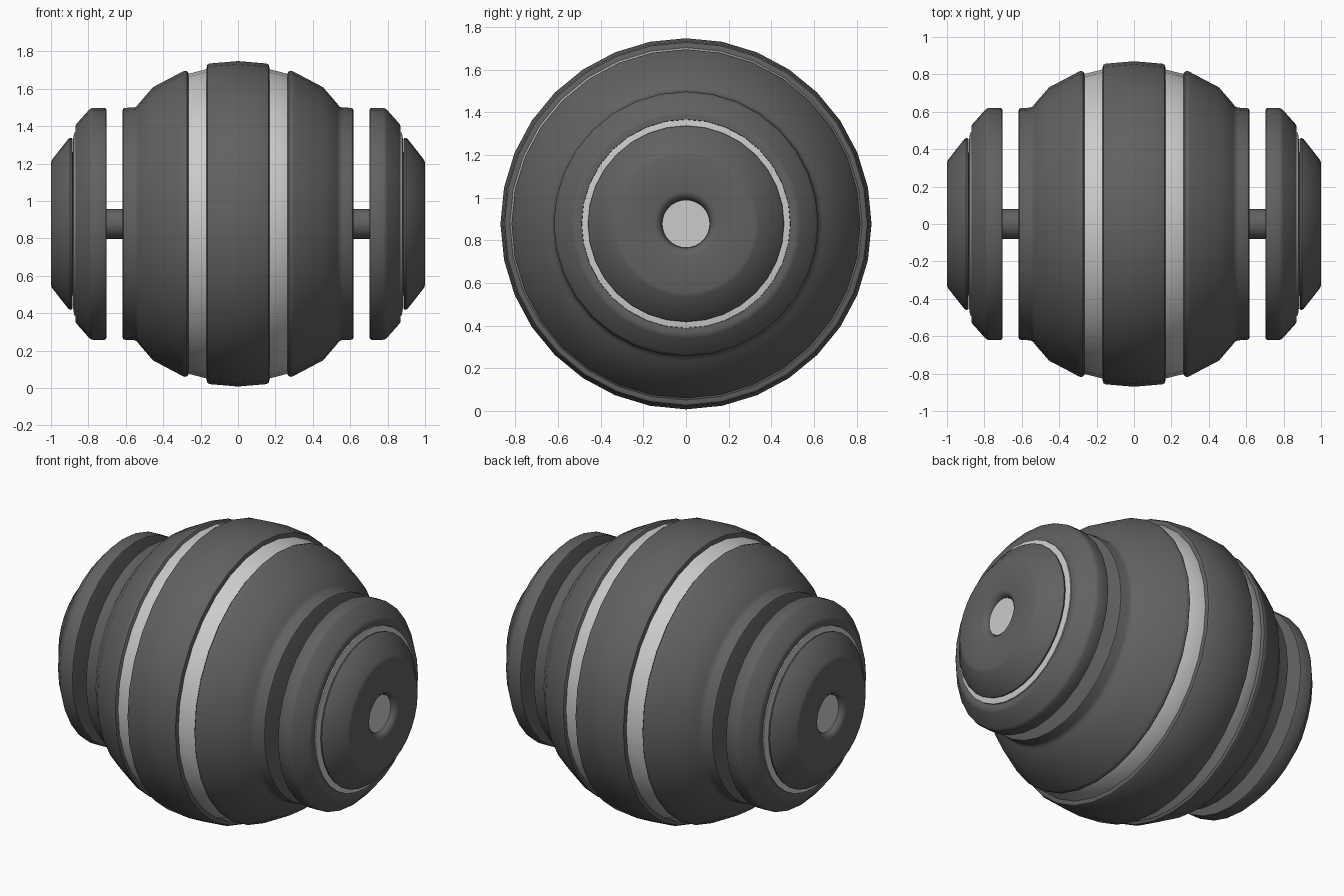
import bpy, bmesh, math

if "Cube" in bpy.data.objects:
    bpy.data.objects.remove(bpy.data.objects["Cube"])

CENTRE_Z = 0.878
SIDES = 32


def material(name, value):
    m = bpy.data.materials.new(name)
    m.diffuse_color = (value, value, value, 1)
    m.use_nodes = True
    m.node_tree.nodes["Principled BSDF"].inputs["Base Color"].default_value = m.diffuse_color
    return m


DARK = material("dark_shell", 0.12)
LIGHT = material("light_metal", 0.6)


def lathe(name, profile, mat, sign=1):
    """Revolve (x, radius) points around the x axis; radius 0 closes to a pole."""
    bm = bmesh.new()
    rings = []
    for x, r in profile:
        if r == 0:
            rings.append([bm.verts.new((sign * x, 0, 0))] * SIDES)
        else:
            rings.append([bm.verts.new((sign * x,
                                        r * math.sin(2 * math.pi * i / SIDES),
                                        r * math.cos(2 * math.pi * i / SIDES)))
                          for i in range(SIDES)])
    for a, b in zip(rings, rings[1:]):
        for i in range(SIDES):
            j = (i + 1) % SIDES
            bm.faces.new(list(dict.fromkeys((a[i], a[j], b[j], b[i]))))
    bmesh.ops.recalc_face_normals(bm, faces=bm.faces)
    mesh = bpy.data.meshes.new(name)
    bm.to_mesh(mesh)
    bm.free()
    mesh.materials.append(mat)
    ob = bpy.data.objects.new(name, mesh)
    ob.location.z = CENTRE_Z
    bpy.context.collection.objects.link(ob)
    bpy.ops.object.select_all(action='DESELECT')
    ob.select_set(True)
    bpy.context.view_layer.objects.active = ob
    bpy.ops.object.shade_smooth_by_angle(angle=math.radians(40))
    return ob


# Central band with rounded rims
half_band = [(0.165, 0.0), (0.168, 0.80), (0.168, 0.835), (0.164, 0.85), (0.153, 0.857)]
band = half_band + [(0, 0.87)] + [(-x, r) for x, r in reversed(half_band)]
lathe("central_band", band, DARK)

# Light core showing in the two grooves
half_core = [(0.30, 0.0), (0.30, 0.785), (0.26, 0.803), (0.17, 0.826)]
lathe("light_core", half_core + [(-x, r) for x, r in reversed(half_core)], LIGHT)

# Axle joining the end wheels to the body
lathe("axle", [(-0.75, 0), (-0.75, 0.08), (0.75, 0.08), (0.75, 0)], DARK)

for side, sign in (("right", 1), ("left", -1)):
    # Domed body shell
    lathe(side + "_body_shell",
          [(0.262, 0), (0.262, 0.79), (0.265, 0.806), (0.273, 0.816), (0.287, 0.818),
           (0.30, 0.812), (0.455, 0.73), (0.53, 0.643), (0.54, 0.629), (0.555, 0.622),
           (0.605, 0.62), (0.613, 0.617), (0.617, 0.608), (0.617, 0)], DARK, sign)
    # End wheel
    lathe(side + "_end_wheel",
          [(0.703, 0), (0.703, 0.608), (0.707, 0.617), (0.715, 0.62), (0.775, 0.62),
           (0.787, 0.617), (0.797, 0.609), (0.862, 0.536), (0.869, 0.524),
           (0.87, 0.51), (0.87, 0.49), (0.86, 0.488), (0.86, 0)], DARK, sign)
    # Light ring behind the hub cap
    lathe(side + "_light_ring",
          [(0.85, 0), (0.85, 0.489), (0.876, 0.489), (0.882, 0.45), (0.882, 0)], LIGHT, sign)
    # Hub cap with a dished centre hole
    lathe(side + "_hub_cap",
          [(0.875, 0), (0.885, 0.45), (0.888, 0.458), (0.897, 0.46), (0.908, 0.453),
           (0.995, 0.342), (1.0, 0.325), (1.0, 0.15), (0.996, 0.136), (0.985, 0.122),
           (0.965, 0.114), (0.955, 0.113), (0.955, 0)], DARK, sign)
    # Light hub disc
    lathe(side + "_hub_disc", [(0.94, 0), (0.94, 0.112), (0.97, 0.112), (0.97, 0)], LIGHT, sign)
